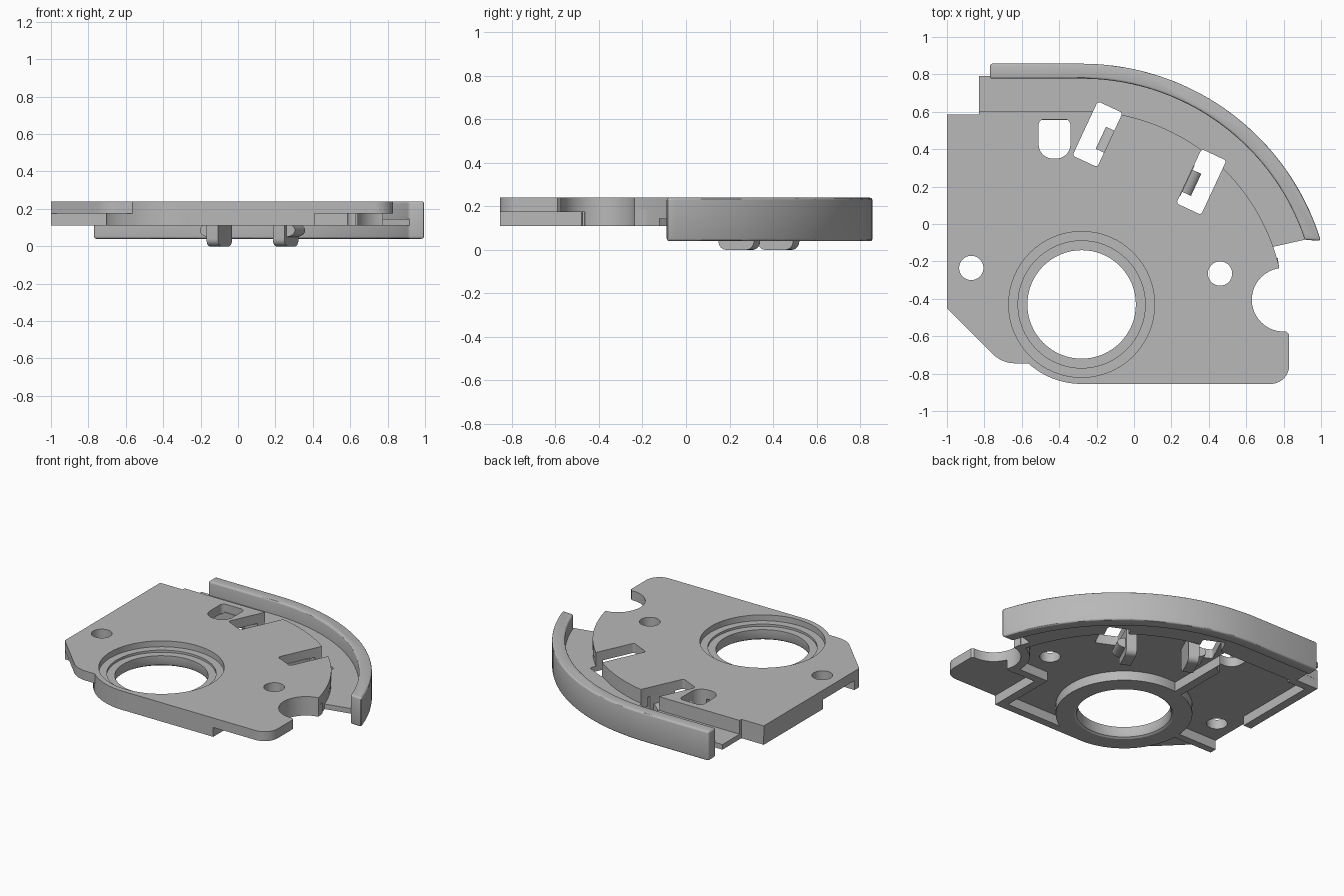
import bpy, bmesh, math
from mathutils import Matrix, Vector

cube = bpy.data.objects.get("Cube")
if cube:
    bpy.data.objects.remove(cube)

grey = bpy.data.materials.new("mid_grey")
grey.use_nodes = True
colour = (0.48, 0.48, 0.48, 1)
grey.diffuse_color = colour
grey.node_tree.nodes["Principled BSDF"].inputs["Base Color"].default_value = colour

BORE = (-0.28, -0.43)      # bearing centre
SWEEP = (-0.28, -0.48)     # centre of the curved wall
TOP, SKIN, LOW = 0.24, 0.175, 0.11
TILT = math.radians(65)    # direction of the windows and clips


def arc(c, r, a0, a1, n=16):
    angles = [math.radians(a0 + (a1 - a0) * i / n) for i in range(n + 1)]
    return [(c[0] + r * math.cos(a), c[1] + r * math.sin(a)) for a in angles]


def finish(name, bm):
    bmesh.ops.recalc_face_normals(bm, faces=bm.faces)
    mesh = bpy.data.meshes.new(name)
    bm.to_mesh(mesh)
    bm.free()
    mesh.materials.append(grey)
    ob = bpy.data.objects.new(name, mesh)
    bpy.context.collection.objects.link(ob)
    return ob


def prism(name, pts, z0, z1, matrix=None):
    bm = bmesh.new()
    face = bm.faces.new([bm.verts.new((x, y, z0)) for x, y in pts])
    new = bmesh.ops.extrude_face_region(bm, geom=[face])["geom"]
    bmesh.ops.translate(bm, vec=(0, 0, z1 - z0),
                        verts=[v for v in new if isinstance(v, bmesh.types.BMVert)])
    if matrix:
        bmesh.ops.transform(bm, matrix=matrix, verts=bm.verts)
    return finish(name, bm)


def box(name, x0, x1, y0, y1, z0, z1):
    return prism(name, [(x0, y0), (x1, y0), (x1, y1), (x0, y1)], z0, z1)


def activate(ob):
    bpy.ops.object.select_all(action="DESELECT")
    ob.select_set(True)
    bpy.context.view_layer.objects.active = ob


def cut(ob, cutters):
    activate(ob)
    for c in cutters:
        mod = ob.modifiers.new("cut", "BOOLEAN")
        mod.operation, mod.solver, mod.object = "DIFFERENCE", "EXACT", c
        bpy.ops.object.modifier_apply(modifier=mod.name)


def band(r_in, r_out, left, end_in, end_out):
    """Straight run on the left followed by an arc, between two radii."""
    outer = [(left, SWEEP[1] + r_out)] + arc(SWEEP, r_out, 90, end_out, 40)
    inner = arc(SWEEP, r_in, end_in, 90, 40) + [(left, SWEEP[1] + r_in)]
    return outer + inner


# Main plate outline, clockwise from the back left corner
notch = ((0.80, -0.405), 0.17)
outline = [(-1, 0.585), (-0.83, 0.585), (-0.83, 0.605)]
outline += arc(SWEEP, 1.085, 90, 13.8, 40)
outline += arc(*notch, 98, 268, 28)
outline += [(0.815, -0.575), (0.83, -0.59)]
outline += arc((0.73, -0.755), 0.10, 0, -90)
outline += arc(BORE, 0.425, 270, 228)
outline += arc((-0.635, -0.575), 0.17, 270, 225, 8) + [(-1, -0.45)]
plate = prism("main_plate", outline, SKIN, TOP)

# Curved channel floor, wall and underside rim
ledge = prism("channel_floor", band(1.05, 1.27, -0.83, 19.5, 18.3), LOW, 0.145)
wall = prism("curved_wall", band(1.257, 1.337, -0.77, 18.3, 17), 0.04, TOP)
rim = prism("curved_rim", band(1.035, 1.084, -0.83, 14.5, 14.5), LOW, SKIN + 0.01)
bevel = wall.modifiers.new("soft_edges", "BEVEL")
bevel.width, bevel.segments, bevel.limit_method = 0.012, 3, "ANGLE"
activate(wall)
bpy.ops.object.modifier_apply(modifier=bevel.name)

# Underside ribs
ribs = [
    box("left_edge_rib", -0.999, -0.94, -0.06, 0.584, LOW, SKIN + 0.01),
    box("back_edge_rib", -0.999, -0.80, 0.53, 0.584, LOW, SKIN + 0.01),
    box("left_spoke", -0.999, -0.66, -0.449, -0.40, LOW, SKIN + 0.01),
    box("back_spoke", -0.40, -0.34, -0.04, 0.58, LOW, SKIN + 0.01),
    box("front_edge_rib", -0.28, 0.41, -0.854, -0.80, LOW, SKIN + 0.01),
    box("front_right_rib", 0.35, 0.41, -0.854, -0.475, LOW, SKIN + 0.01),
    box("notch_link_rib", 0.35, 0.63, -0.475, -0.42, LOW, SKIN + 0.01),
]
notch_rim = prism("notch_rim", arc(*notch, 98, 200, 20) + arc(notch[0], 0.225, 200, 98, 20),
                  LOW, SKIN + 0.01)

# Cutters: windows, slot, bolt holes and bearing bore
windows = []
for centre in ((-0.195, 0.48), (0.36, 0.225)):
    m = Matrix.Translation((*centre, 0)) @ Matrix.Rotation(TILT, 4, "Z")
    corners = []
    for sx, sy, a in ((1, 1, 0), (-1, 1, 90), (-1, -1, 180), (1, -1, 270)):
        corners += arc((sx * 0.145, sy * 0.058), 0.015, a, a + 90, 4)
    windows.append(prism("window_cutter", corners, 0.05, 0.4, m))
slot = prism("slot_cutter", arc((-0.37, 0.53), 0.03, 0, 90, 6) + arc((-0.48, 0.53), 0.03, 90, 180, 6)
             + arc((-0.435, 0.425), 0.075, 180, 270, 8) + arc((-0.415, 0.425), 0.075, 270, 360, 8),
             0.05, 0.4)
holes = [prism("hole_cutter", arc(c, 0.065, 0, 348.75, 31), 0.05, 0.4)
         for c in ((-0.87, -0.235), (0.46, -0.265))]
bore = prism("bore_cutter", arc(BORE, 0.39, 0, 354.375, 63), 0.05, 0.4)
cut(plate, windows + [slot, bore] + holes)
for part in (ledge, rim):
    cut(part, windows)
cut(ribs[3], [slot])
for cutter in windows + holes + [slot, bore]:
    bpy.data.objects.remove(cutter)

# Stepped bearing seat, turned around the bore
profile = [(0.31, LOW), (0.297, 0.118), (0.29, 0.135), (0.29, 0.185), (0.34, 0.185),
           (0.34, 0.20), (0.40, 0.20), (0.40, 0.178), (0.425, 0.178), (0.425, LOW)]
bm = bmesh.new()
loop = [bm.verts.new((BORE[0] + r, BORE[1], z)) for r, z in profile]
edges = [bm.edges.new((loop[i - 1], loop[i])) for i in range(len(loop))]
bmesh.ops.spin(bm, geom=loop + edges, cent=(*BORE, 0), axis=(0, 0, 1),
               angle=math.tau, steps=64, use_merge=True)
bmesh.ops.remove_doubles(bm, verts=bm.verts, dist=0.0005)
seat = finish("bearing_seat", bm)

# Clips beside the windows: rounded tab with a half-round catch
clips = []
tab = arc((0.05, 0.04), 0.04, 0, -90, 6) + arc((-0.05, 0.04), 0.04, 270, 180, 6)
tab += [(-0.09, 0.18), (0.09, 0.18)]
for side, centre, word in ((1, (-0.10, 0.425), "left"), (-1, (0.255, 0.245), "right")):
    frame = Matrix.Translation((*centre, 0)) @ Matrix.Rotation(TILT, 4, "Z")
    upright = frame @ Matrix.Rotation(math.pi / 2, 4, "X")
    clips.append(prism(word + "_clip_tab", tab, -0.034, 0.034, upright))
    catch = [(side * (0.03 + 0.055 * math.cos(a)), 0.085 + 0.035 * math.sin(a))
             for a in (math.pi * (i / 12 - 0.5) for i in range(13))]
    along = frame @ Matrix(((0, 0, 1, 0), (1, 0, 0, 0), (0, 1, 0, 0), (0, 0, 0, 1)))
    clips.append(prism(word + "_clip_catch", catch, -0.065, 0.065, along))

for ob in [plate, ledge, wall, rim, notch_rim, seat] + clips:
    activate(ob)
    bpy.ops.object.shade_smooth_by_angle(angle=math.radians(30))
